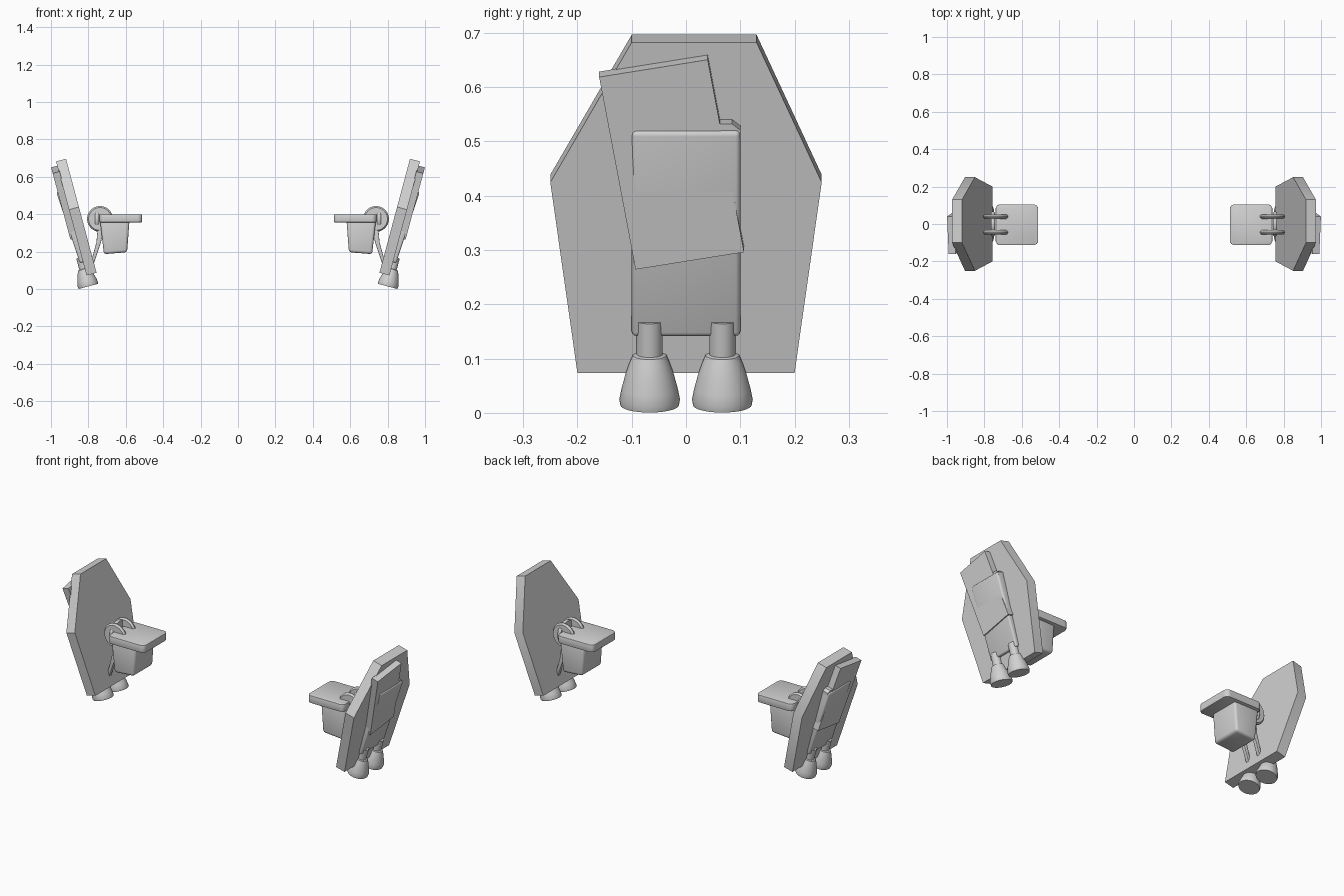
import bpy, bmesh, math
from mathutils import Matrix, Vector

cube = bpy.data.objects.get("Cube")
if cube:
    bpy.data.objects.remove(cube, do_unlink=True)

TONE = (0.64, 0.64, 0.64, 1)
grey = bpy.data.materials.new("light_grey")
grey.use_nodes = True
grey.diffuse_color = TONE
grey.node_tree.nodes["Principled BSDF"].inputs["Base Color"].default_value = TONE

# Tilted frame of the shield: local x = depth, y = up the shield, z = outward
TILT = math.radians(15)
up = Vector((math.sin(TILT), 0, math.cos(TILT)))
side = Vector((0, 1, 0))
out = side.cross(up)
SHIELD = Matrix.Translation((0.81, 0, 0.075)) @ Matrix((side, up, out)).transposed().to_4x4()
# Upright frame: local x = x, y = z, extruded along -y
UPRIGHT = Matrix.Rotation(math.pi / 2, 4, 'X')


def finish(name, bm, frame, bevel=0, segments=2):
    """Bevel, place, and mirror a part to the other side."""
    if bevel:
        bmesh.ops.bevel(bm, geom=bm.edges[:], offset=bevel, segments=segments,
                        profile=0.5, affect='EDGES', clamp_overlap=True)
    bm.transform(frame)
    bmesh.ops.recalc_face_normals(bm, faces=bm.faces[:])
    mesh = bpy.data.meshes.new(name)
    bm.to_mesh(mesh)
    bm.free()
    mesh.materials.append(grey)
    obj = bpy.data.objects.new(name, mesh)
    bpy.context.collection.objects.link(obj)
    bpy.ops.object.select_all(action='DESELECT')
    obj.select_set(True)
    bpy.context.view_layer.objects.active = obj
    bpy.ops.object.shade_smooth_by_angle(angle=math.radians(35))
    obj.modifiers.new("Mirror", 'MIRROR')


def prism(name, outline, low, high, frame, bevel=0, segments=2):
    """Extrude a flat outline between two local heights."""
    bm = bmesh.new()
    face = bm.faces.new([bm.verts.new((x, y, low)) for x, y in outline])
    new = bmesh.ops.extrude_face_region(bm, geom=[face])["geom"]
    bmesh.ops.translate(bm, vec=(0, 0, high - low),
                        verts=[g for g in new if isinstance(g, bmesh.types.BMVert)])
    finish(name, bm, frame, bevel, segments)


def rect(x0, x1, y0, y1):
    return [(x0, y0), (x1, y0), (x1, y1), (x0, y1)]


def rounded_rect(x0, x1, y0, y1, r, steps=5):
    """Rectangle outline with round corners."""
    corners = [(x1 - r, y1 - r), (x0 + r, y1 - r), (x0 + r, y0 + r), (x1 - r, y0 + r)]
    return [(cx + r * math.cos(a), cy + r * math.sin(a))
            for k, (cx, cy) in enumerate(corners)
            for a in [(k + i / steps) * math.pi / 2 for i in range(steps + 1)]]


def lathe(name, profile, frame, steps=32):
    """Spin (radius, height) points about local y."""
    bm = bmesh.new()
    verts = [bm.verts.new((r, h, 0)) for r, h in profile]
    edges = [bm.edges.new(pair) for pair in zip(verts, verts[1:])]
    bmesh.ops.spin(bm, geom=verts + edges, cent=(0, 0, 0), axis=(0, 1, 0),
                   angle=2 * math.pi, steps=steps)
    bmesh.ops.remove_doubles(bm, verts=bm.verts[:], dist=0.0002)
    finish(name, bm, frame)


def rod(name, radius, length, frame, bevel):
    """Cylinder centred on local y, with rounded rims."""
    h = length / 2
    lathe(name, [(0, -h), (radius - bevel, -h), (radius - bevel * 0.3, bevel * 0.7 - h * 0.97),
                 (radius, bevel - h * 0.9), (radius, h * 0.9 - bevel),
                 (radius - bevel * 0.3, h * 0.97 - bevel * 0.7), (radius - bevel, h), (0, h)], frame)


# Shield and its outer plates
prism("shield", [(-0.2, -0.002), (0.2, -0.002), (0.25, 0.362), (0.13, 0.629),
                 (-0.1, 0.629), (-0.25, 0.362)], -0.055, 0, SHIELD)
prism("slanted_plate", [(-0.093, 0.205), (0.107, 0.238), (0.04, 0.605), (-0.16, 0.572)],
      -0.005, 0.034, SHIELD)
# The panel leans so that it thins toward the thrusters
PANEL = SHIELD @ Matrix.Translation((0, 0.07, 0)) @ Matrix.Rotation(0.06, 4, 'X')
prism("outer_panel", rect(-0.1, 0.1, 0.002, 0.401), -0.03, 0.017, PANEL, 0.009, 3)
prism("panel_catch", [(0.055, 0.455), (0.1, 0.455), (0.1, 0.47), (0.085, 0.482), (0.06, 0.482)],
      0, 0.032, SHIELD)

# Twin thrusters under the shield
for label, y in (("front", -0.067), ("rear", 0.067)):
    lathe(label + "_thruster",
          [(0, -0.061), (0.054, -0.061), (0.056, -0.05), (0.052, -0.03), (0.044, 0),
           (0.037, 0.02), (0.031, 0.034), (0.024, 0.036), (0.024, 0.1), (0, 0.1)],
          SHIELD @ Matrix.Translation((y, 0, 0.006)))

# Shoulder block with its overhanging cap
prism("shoulder_cap", rounded_rect(0.512, 0.74, -0.113, 0.105, 0.025), 0.357, 0.4,
      Matrix.Identity(4), 0.008)
prism("shoulder_block", [(0.593, 0.197), (0.717, 0.187), (0.738, 0.37), (0.58, 0.37)],
      -0.085, 0.09, UPRIGHT, 0.014, 3)

# Hinge discs, flange between them, and braces to the shield
hinge = Matrix.Translation((0.738, 0, 0.375))
for label, y in (("front", -0.045), ("rear", 0.04)):
    at = Matrix.Translation((0, y, 0))
    rod(label + "_hinge_disc", 0.069, 0.024, hinge @ at, 0.008)
    prism(label + "_brace", [(0.715, 0.33), (0.75, 0.33), (0.757, 0.25), (0.79, 0.13),
                             (0.773, 0.13), (0.733, 0.25)],
          -0.01, 0.01, at @ UPRIGHT, 0.003)
rod("hinge_flange", 0.066, 0.02,
    Matrix.Translation((0.754, 0, 0.375)) @ Matrix.Rotation(math.pi / 2, 4, 'Z'), 0.004)
